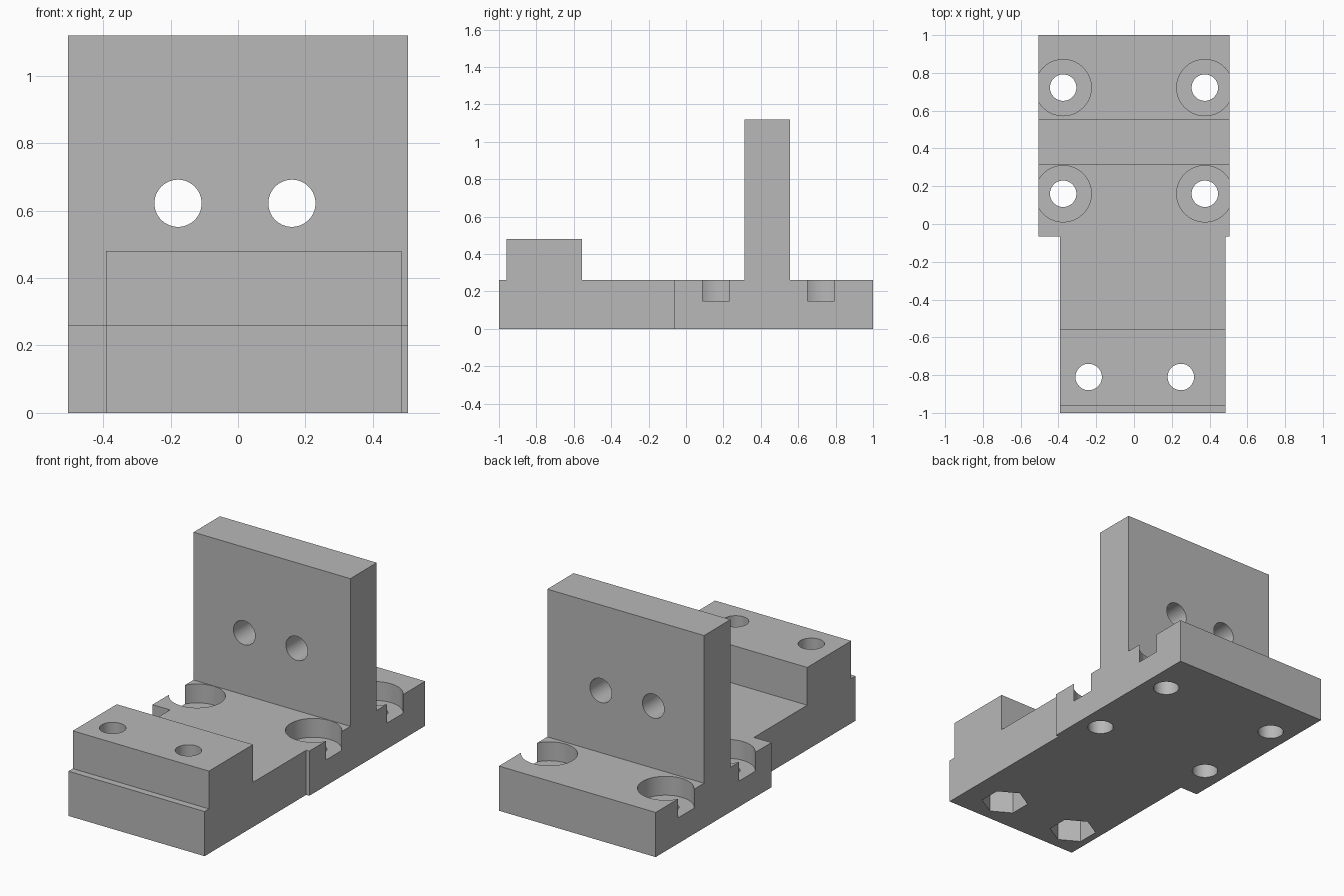
import bpy
import bmesh
import math
from mathutils import Matrix

cube = bpy.data.objects.get("Cube")
if cube:
    bpy.data.objects.remove(cube, do_unlink=True)

grey = bpy.data.materials.new("plain_grey")
grey.use_nodes = True
grey.diffuse_color = (0.48, 0.48, 0.48, 1)
grey.node_tree.nodes["Principled BSDF"].inputs["Base Color"].default_value = (0.48, 0.48, 0.48, 1)


def add_object(name, bm):
    bmesh.ops.recalc_face_normals(bm, faces=bm.faces)
    mesh = bpy.data.meshes.new(name)
    bm.to_mesh(mesh)
    bm.free()
    mesh.materials.append(grey)
    obj = bpy.data.objects.new(name, mesh)
    bpy.context.collection.objects.link(obj)
    return obj


def prism(name, profile, x0, x1):
    """Side profile in y, z extruded from x0 to x1."""
    bm = bmesh.new()
    face = bm.faces.new([bm.verts.new((x0, y, z)) for y, z in profile])
    new = bmesh.ops.extrude_face_region(bm, geom=[face])["geom"]
    verts = [v for v in new if isinstance(v, bmesh.types.BMVert)]
    bmesh.ops.translate(bm, verts=verts, vec=(x1 - x0, 0, 0))
    return add_object(name, bm)


def drill(name, centre, radius, depth, sides=64, turn=None):
    """Cylinder cutter centred on a point."""
    bm = bmesh.new()
    matrix = Matrix.Translation(centre) @ (turn or Matrix.Identity(4))
    bmesh.ops.create_cone(bm, cap_ends=True, segments=sides, radius1=radius,
                          radius2=radius, depth=depth, matrix=matrix)
    return add_object(name, bm)


def combine(target, tool, operation):
    mod = target.modifiers.new(tool.name, "BOOLEAN")
    mod.operation = operation
    mod.solver = "EXACT"
    mod.object = tool
    bpy.context.view_layer.objects.active = target
    bpy.ops.object.modifier_apply(modifier=mod.name)
    bpy.data.objects.remove(tool, do_unlink=True)


# Wide rear base with the upright plate
deck = 0.26
bracket = prism("mounting_bracket", [
    (-0.065, 0), (1, 0), (1, deck), (0.555, deck), (0.555, 1.12),
    (0.312, 1.12), (0.312, deck), (-0.065, deck)], -0.505, 0.505)

# Narrower front arm with the raised block
arm = prism("front_arm", [
    (-1, 0), (0.0, 0), (0.0, deck), (-0.555, deck), (-0.555, 0.48),
    (-0.96, 0.48), (-0.96, deck), (-1, deck)], -0.392, 0.485)
combine(bracket, arm, "UNION")

# Counterbored bolt holes, with the bores breaking through the sides
for x in (-0.375, 0.375):
    for y in (0.16, 0.722):
        combine(bracket, drill("bolt_bore", (x, y, 0.25), 0.149, 0.2), "DIFFERENCE")
        combine(bracket, drill("bolt_hole", (x, y, 0.1), 0.07, 0.5), "DIFFERENCE")

# Front block holes with hexagonal nut pockets underneath
for x in (-0.24, 0.248):
    combine(bracket, drill("block_hole", (x, -0.81, 0.25), 0.07, 1), "DIFFERENCE")
    combine(bracket, drill("nut_pocket", (x, -0.81, 0), 0.127, 0.48, 6), "DIFFERENCE")

# Holes through the upright plate
for x in (-0.178, 0.16):
    combine(bracket, drill("plate_hole", (x, 0.43, 0.622), 0.07, 0.6,
                           turn=Matrix.Rotation(math.pi / 2, 4, "X")), "DIFFERENCE")

# Smooth round walls, crisp edges
bpy.ops.object.select_all(action="DESELECT")
bracket.select_set(True)
bpy.context.view_layer.objects.active = bracket
bpy.ops.object.shade_smooth_by_angle(angle=math.radians(30))
